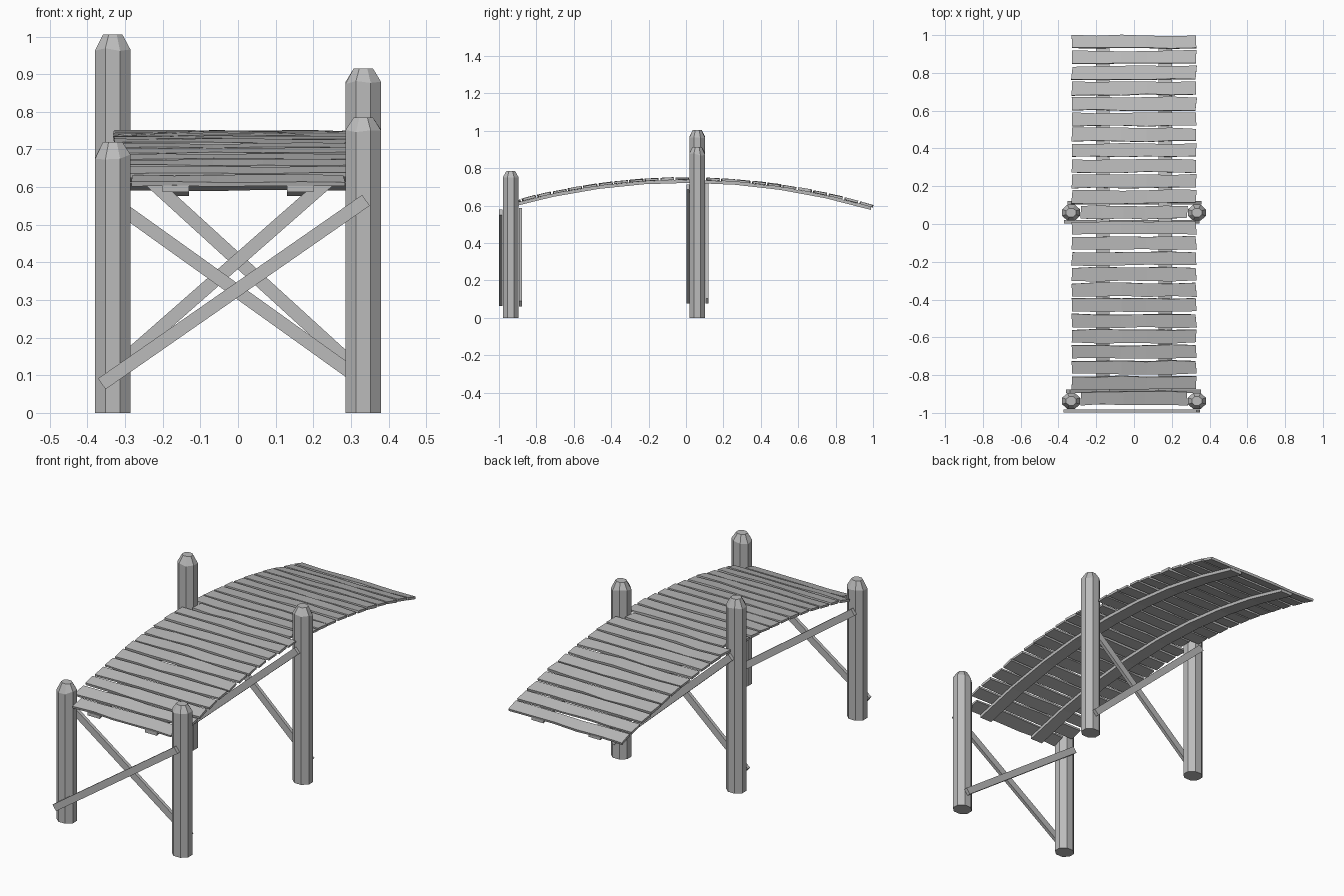
import bpy, bmesh, math, random
from mathutils import Matrix, Vector

random.seed(4)
cube = bpy.data.objects.get("Cube")
if cube:
    bpy.data.objects.remove(cube, do_unlink=True)

wood = bpy.data.materials.new("grey wood")
wood.use_nodes = True
GREY = (0.5, 0.5, 0.5, 1)
wood.diffuse_color = GREY
wood.node_tree.nodes["Principled BSDF"].inputs["Base Color"].default_value = GREY


def jitter(amount):
    return random.uniform(-amount, amount)


def finish(name, bm):
    bmesh.ops.recalc_face_normals(bm, faces=bm.faces)
    mesh = bpy.data.meshes.new(name)
    bm.to_mesh(mesh)
    bm.free()
    mesh.materials.append(wood)
    obj = bpy.data.objects.new(name, mesh)
    bpy.context.collection.objects.link(obj)
    return obj


def loft(name, rings):
    """Skin a list of equal-length point rings and cap both ends."""
    bm = bmesh.new()
    loops = [[bm.verts.new(p) for p in ring] for ring in rings]
    for a, b in zip(loops, loops[1:]):
        for i in range(len(a)):
            j = (i + 1) % len(a)
            bm.faces.new((a[i], a[j], b[j], b[i]))
    bm.faces.new(loops[0])
    bm.faces.new(loops[-1])
    return finish(name, bm)


def arch(y):
    """Height of the walking surface."""
    return 0.75 - 0.148 * y * y


# Posts: octagonal, with a chamfered, slightly uneven head
def post(name, x, y, height):
    def ring(z, scale, wobble):
        pts = []
        for i in range(8):
            a = math.radians(45 * i + 22.5)
            pts.append((x + 0.051 * scale * math.cos(a),
                        y + 0.046 * scale * math.sin(a), z + jitter(wobble)))
        return pts
    loft(name, [ring(0, 1, 0), ring(height - 0.04, 1, 0.008), ring(height, 0.55, 0)])


FRONT, BACK, SIDE = -0.937, 0.06, 0.333
post("front_right_post", -SIDE, FRONT, 0.72)
post("front_left_post", SIDE, FRONT, 0.785)
post("back_right_post", -SIDE, BACK, 1.005)
post("back_left_post", SIDE, BACK, 0.915)


# Diagonal braces on either face of each pair of posts
def brace(name, y, start, end, width=0.035, depth=0.018):
    a, b = Vector((start[0], y, start[1])), Vector((end[0], y, end[1]))
    side = (b - a).normalized().cross(Vector((0, 1, 0))) * width / 2
    out = Vector((0, depth / 2, 0))
    loft(name, [[p + side + out, p + side - out, p - side - out, p - side + out]
                for p in (a, b)])


brace("front_outer_brace", -0.99, (-0.362, 0.077), (0.34, 0.565))
brace("front_inner_brace", -0.885, (-0.35, 0.572), (0.345, 0.075))
brace("back_outer_brace", 0.011, (-0.36, 0.09), (0.335, 0.7))
brace("back_inner_brace", 0.112, (-0.34, 0.715), (0.345, 0.09))

# Curved beams under the deck
for name, x in (("right_beam", -0.165), ("left_beam", 0.165)):
    rings = []
    for i in range(9):
        y = -0.955 + 1.945 * i / 8
        top = arch(y) - 0.011
        rings.append([(x - 0.035, y, top), (x + 0.035, y, top),
                      (x + 0.035, y, top - 0.017), (x - 0.035, y, top - 0.017)])
    loft(name, rings)

# Deck planks: uneven boards following the arch, shorter between the posts
COUNT, PITCH = 24, 0.082
for n in range(COUNT):
    y = -0.922 + PITCH * n
    between_posts = min(abs(y - FRONT), abs(y - BACK)) < 0.03
    half = 0.282 if between_posts else 0.329
    slope = math.atan(-0.296 * y)
    place = Matrix.Translation((0, y, arch(y) - 0.006)) @ Matrix.Rotation(slope, 4, "X")
    rings = []
    for i in range(6):
        x = -half + 2 * half * i / 5
        near, far = -0.035 + jitter(0.004), 0.035 + jitter(0.004)
        up, low = 0.006 + jitter(0.002), -0.006 + jitter(0.001)
        skew = jitter(0.004) if i in (0, 5) else 0
        rings.append([place @ Vector(p) for p in (
            (x + skew, near, up), (x - skew, far, up + jitter(0.002)),
            (x - skew, far, low), (x + skew, near, low))])
    loft("plank_%02d" % (n + 1), rings)
